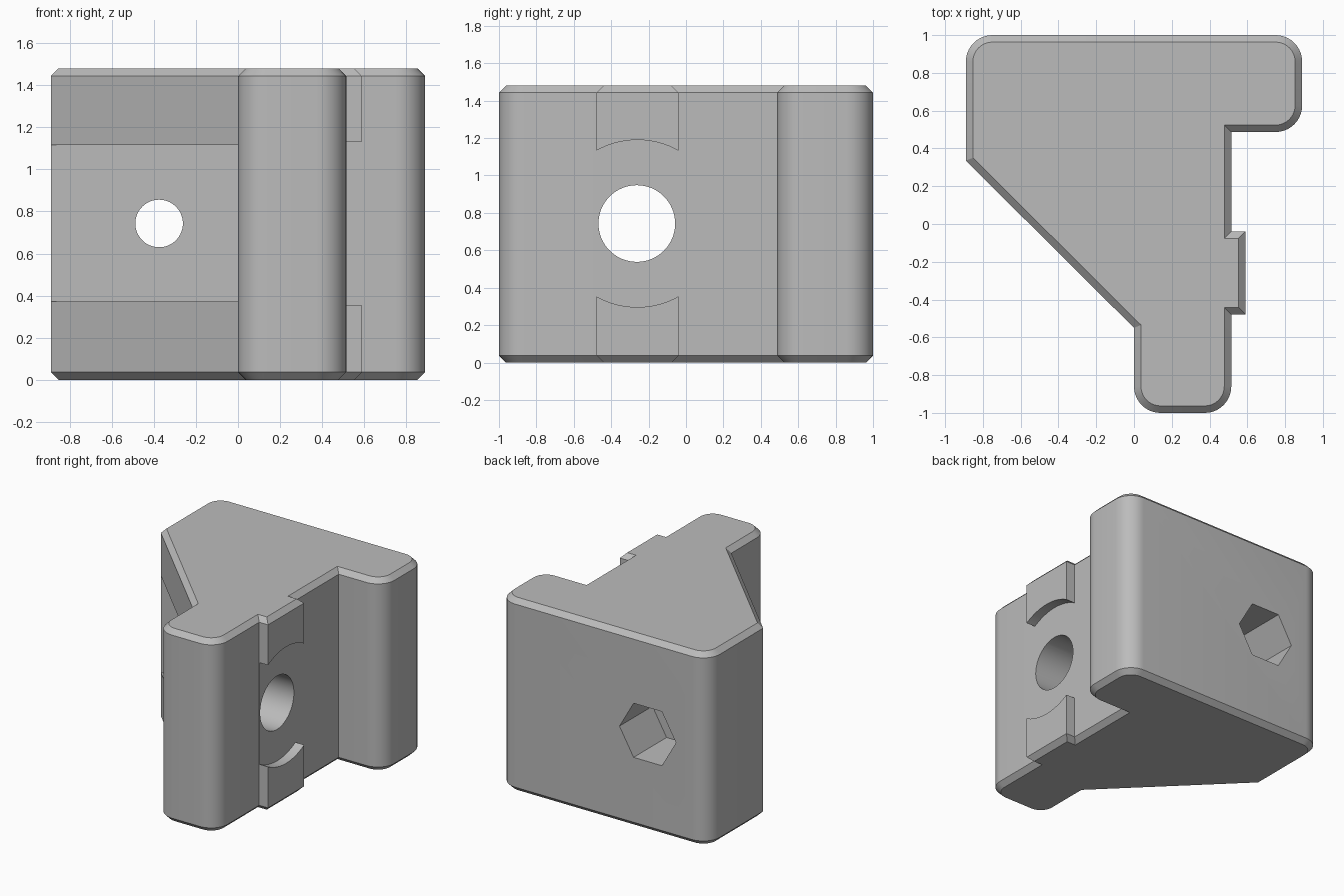
import bpy, bmesh, math
from mathutils import Vector, Matrix

if "Cube" in bpy.data.objects:
    bpy.data.objects.remove(bpy.data.objects["Cube"], do_unlink=True)

HEIGHT, CHAMFER, RADIUS, MID = 1.48, 0.037, 0.14, 0.743

grey = bpy.data.materials.new("plain grey")
grey.use_nodes = True
colour = (0.5, 0.5, 0.5, 1)
grey.diffuse_color = colour
grey.node_tree.nodes["Principled BSDF"].inputs["Base Color"].default_value = colour


def make_object(name, bm):
    bmesh.ops.recalc_face_normals(bm, faces=bm.faces)
    mesh = bpy.data.meshes.new(name)
    bm.to_mesh(mesh)
    bm.free()
    mesh.materials.append(grey)
    obj = bpy.data.objects.new(name, mesh)
    bpy.context.collection.objects.link(obj)
    return obj


def rounded(corners, steps=10):
    """Outline from (x, y, is_round) corners, all round ones square."""
    points = []
    for i, (x, y, is_round) in enumerate(corners):
        p = Vector((x, y))
        if not is_round:
            points.append(p)
            continue
        to_prev = (Vector(corners[i - 1][:2]) - p).normalized() * RADIUS
        to_next = (Vector(corners[(i + 1) % len(corners)][:2]) - p).normalized() * RADIUS
        centre = p + to_prev + to_next
        for k in range(steps + 1):
            a = math.pi / 2 * k / steps
            points.append(centre - to_next * math.cos(a) - to_prev * math.sin(a))
    return points


def inset(points, amount):
    """Mitred inset of a clockwise outline."""
    result = []
    for i, p in enumerate(points):
        d1 = (p - points[i - 1]).normalized()
        d2 = (points[(i + 1) % len(points)] - p).normalized()
        n1, n2 = Vector((d1.y, -d1.x)), Vector((d2.y, -d2.x))
        result.append(p + (n1 + n2) * amount / (1 + n1.dot(n2)))
    return result


def cylinder(name, radius, start, end, sides=64, spin=0):
    start, end = Vector(start), Vector(end)
    axis = end - start
    bm = bmesh.new()
    turn = axis.to_track_quat("Z", "Y").to_matrix().to_4x4()
    bmesh.ops.create_cone(
        bm, cap_ends=True, segments=sides, radius1=radius, radius2=radius, depth=axis.length,
        matrix=Matrix.Translation((start + end) / 2) @ turn @ Matrix.Rotation(spin, 4, "Z"))
    return make_object(name, bm)


def box(name, low, high):
    low, high = Vector(low), Vector(high)
    bm = bmesh.new()
    bmesh.ops.create_cube(bm, size=1, matrix=Matrix.Translation((low + high) / 2)
                          @ Matrix.Diagonal((*(high - low), 1)))
    return make_object(name, bm)


# Bracket body: clockwise outline, chamfered at top and bottom
outline = rounded([
    (-0.89, 0.335, False), (-0.89, 1, True), (0.89, 1, True), (0.89, 0.487, True),
    (0.515, 0.487, False), (0.515, -0.04, False), (0.59, -0.04, False),
    (0.59, -0.478, False), (0.515, -0.478, False), (0.515, -1, True),
    (0, -1, True), (0, -0.55, False)])
narrow = inset(outline, CHAMFER)
bm = bmesh.new()
rings = [[bm.verts.new((p.x, p.y, z)) for p in pts] for pts, z in (
    (narrow, 0), (outline, CHAMFER), (outline, HEIGHT - CHAMFER), (narrow, HEIGHT))]
for lower, upper in zip(rings, rings[1:]):
    for i in range(len(lower)):
        bm.faces.new((lower[i - 1], lower[i], upper[i], upper[i - 1]))
bm.faces.new(rings[0])
bm.faces.new(rings[-1])
body = make_object("bracket_body", bm)

# Cutters: pocket between gussets, ring around side hole, holes, nut trap
cutters = [
    box("pocket_cutter", (-2, -2, 0.372), (0.0005, 0.336, 1.115)),
    cylinder("pad_ring_cutter", 0.447, (0.5155, -0.26, MID), (0.8, -0.26, MID), 96),
    cylinder("side_hole_cutter", 0.205, (-0.2, -0.263, MID), (0.8, -0.263, MID)),
    cylinder("bolt_hole_cutter", 0.113, (-0.375, 0.1, MID), (-0.375, 1.2, MID)),
]
nut = cylinder("nut_trap_cutter", 0.24, (-0.375, 0.6, MID), (-0.375, 1.2, MID), 6)
# Turn the hexagon so two corners lie level
if max(v.co.z for v in nut.data.vertices) - MID > 0.23:
    bpy.data.objects.remove(nut, do_unlink=True)
    nut = cylinder("nut_trap_cutter", 0.24, (-0.375, 0.6, MID), (-0.375, 1.2, MID), 6, math.pi / 6)
cutters.append(nut)

bpy.ops.object.select_all(action="DESELECT")
bpy.context.view_layer.objects.active = body
body.select_set(True)
for cutter in cutters:
    cutter.hide_render = True
    mod = body.modifiers.new(cutter.name, "BOOLEAN")
    mod.operation = "DIFFERENCE"
    mod.solver = "EXACT"
    mod.object = cutter
    bpy.ops.object.modifier_apply(modifier=mod.name)
    bpy.data.objects.remove(cutter, do_unlink=True)

bpy.ops.object.shade_smooth_by_angle(angle=math.radians(30))
